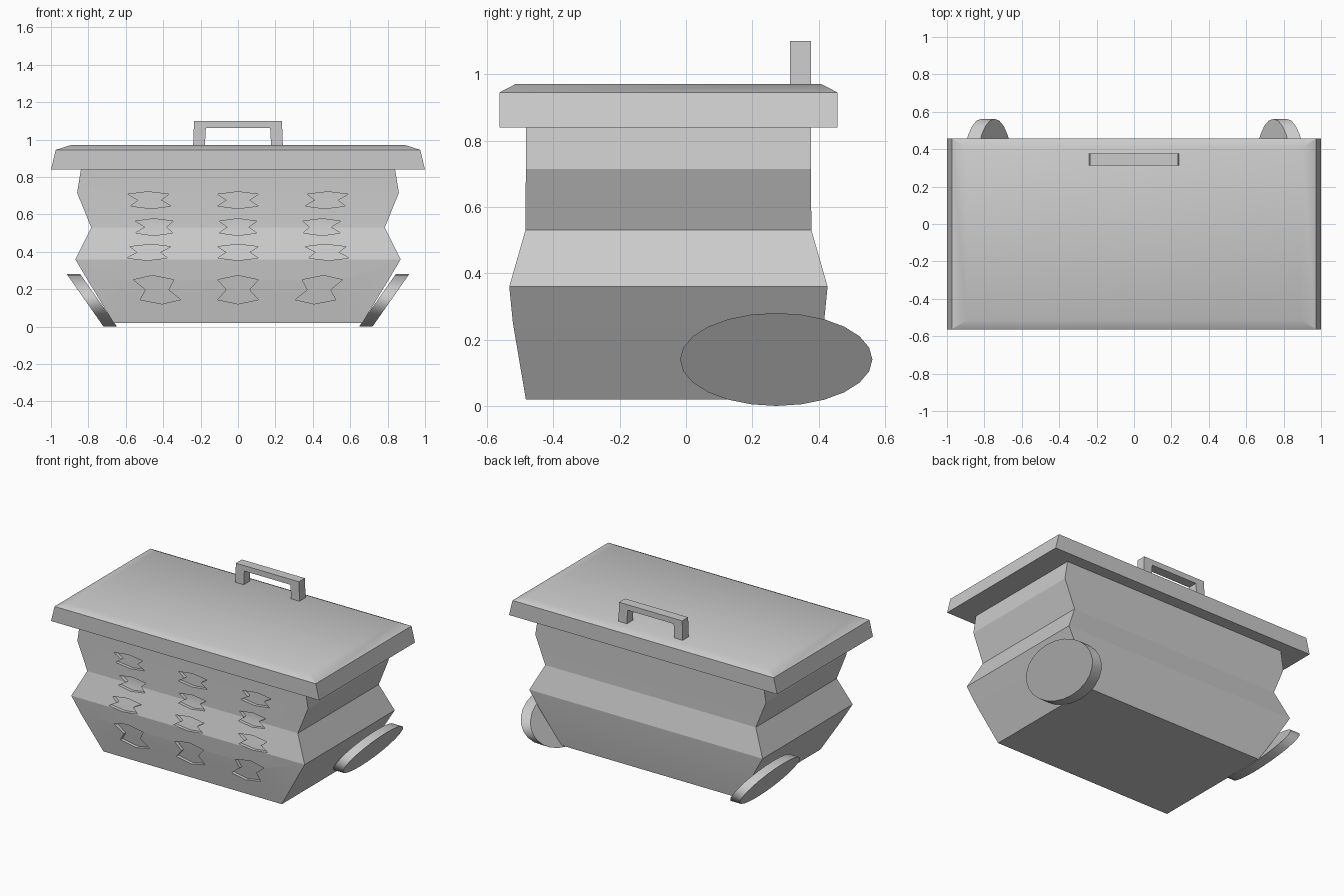
import bpy, bmesh, math

if "Cube" in bpy.data.objects:
    bpy.data.objects.remove(bpy.data.objects["Cube"])

CY = -0.053  # body and lid sit slightly forward of the origin


def make(name, verts, faces, angle=None):
    mesh = bpy.data.meshes.new(name)
    mesh.from_pydata(verts, [], faces)
    bm = bmesh.new()
    bm.from_mesh(mesh)
    bmesh.ops.recalc_face_normals(bm, faces=bm.faces)
    bm.to_mesh(mesh)
    bm.free()
    ob = bpy.data.objects.new(name, mesh)
    bpy.context.collection.objects.link(ob)
    if angle:
        smooth(ob, angle)
    return ob


def smooth(ob, angle):
    bpy.ops.object.select_all(action='DESELECT')
    ob.select_set(True)
    bpy.context.view_layer.objects.active = ob
    bpy.ops.object.shade_smooth_by_angle(angle=math.radians(angle))


def loft(loops):
    """Verts and faces of a closed solid through equal-length loops."""
    n = len(loops[0])
    verts = [v for loop in loops for v in loop]
    faces = [(i * n + j, i * n + (j + 1) % n, (i + 1) * n + (j + 1) % n, (i + 1) * n + j)
             for i in range(len(loops) - 1) for j in range(n)]
    faces += [tuple(range(n)), tuple(range(len(verts) - n, len(verts)))]
    return verts, faces


def rect(z, hx, hy):
    return [(sx * hx, CY + sy * hy, z) for sx, sy in ((-1, -1), (1, -1), (1, 1), (-1, 1))]


# body: z, half width, half depth
RINGS = [(0.02, 0.665, 0.43), (0.25, 0.805, 0.469), (0.36, 0.87, 0.48),
         (0.53, 0.785, 0.431), (0.715, 0.86, 0.43), (0.84, 0.84, 0.43)]
body = make("bin_body", *loft([rect(*r) for r in RINGS]))


def body_at(z):
    for (z0, x0, y0), (z1, x1, y1) in zip(RINGS, RINGS[1:]):
        if z <= z1:
            t = (z - z0) / (z1 - z0)
            return x0 + t * (x1 - x0), y0 + t * (y1 - y0)


# notched vent recesses on the front: four rows of three
ROWS = [(0.676, 0.045, 0.108), (0.532, 0.045, 0.1), (0.397, 0.043, 0.108), (0.197, 0.076, 0.108)]
OUTLINE = [(-1, 0.7), (0, 1), (1, 0.7), (0.56, 0), (1, -0.7), (0, -1), (-1, -0.7), (-0.56, 0)]
verts, faces = [], []
for zc, hz, hx in ROWS:
    for col in (-1, 0, 1):
        b = len(verts)
        pts = [(col * 0.56 * body_at(zc + v * hz)[0] + u * hx, zc + v * hz)
               for u, v in OUTLINE + [(0, 0)]]
        verts += [(x, -0.7, z) for x, z in pts]
        verts += [(x, CY - body_at(z)[1] + 0.022, z) for x, z in pts]
        for i in range(8):
            j = (i + 1) % 8
            faces += [(b + i, b + j, b + 8), (b + 9 + j, b + 9 + i, b + 17),
                      (b + j, b + i, b + 9 + i, b + 9 + j)]
cutter = make("vent_cutter", verts, faces)
cutter.hide_render = True
mod = body.modifiers.new("vents", 'BOOLEAN')
mod.operation, mod.solver, mod.object = 'DIFFERENCE', 'EXACT', cutter
bpy.context.view_layer.objects.active = body
bpy.ops.object.modifier_apply(modifier=mod.name)
bpy.data.objects.remove(cutter)
smooth(body, 15)

# lid with bevelled top
make("lid", *loft([rect(0.84, 1.0, 0.51), rect(0.945, 0.974, 0.51), rect(0.97, 0.895, 0.462)]), 30)

# handle near the back of the lid
ARCH = [(-0.24, 0.965), (-0.235, 1.1), (0.235, 1.1), (0.24, 0.965),
        (0.177, 0.965), (0.172, 1.063), (-0.172, 1.063), (-0.177, 0.965)]
make("lid_handle", *loft([[(x, y, z) for x, z in ARCH] for y in (0.313, 0.377)]))

# wheels: discs leaning along the sloped sides
for side, name in ((-1, "left_wheel"), (1, "right_wheel")):
    loops = []
    for mid in (0.745, 0.817):
        loop = []
        for k in range(24):
            a = math.tau * k / 24
            z = 0.14 * math.sin(a)
            loop.append((side * (mid + 0.7 * z), 0.272 + 0.29 * math.cos(a), 0.14 + z))
        loops.append(loop)
    make(name, *loft(loops), 40)
